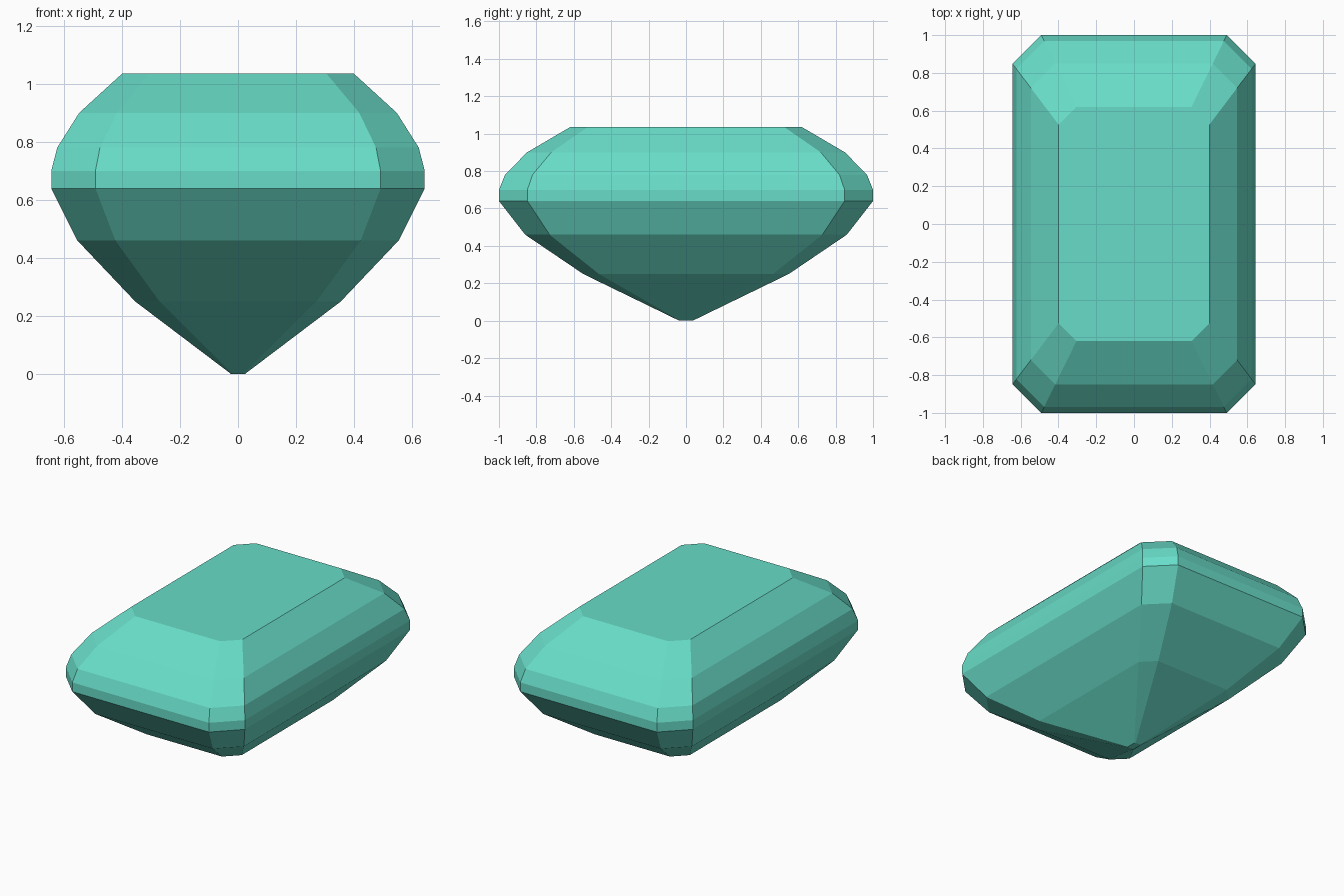
import bpy, bmesh

if "Cube" in bpy.data.objects:
    bpy.data.objects.remove(bpy.data.objects["Cube"])

# Overall girdle outline: rectangle with cut corners
HALF_X, HALF_Y, CUT = 0.643, 1.0, 0.152

# (height, scale of outline) from the tip to the flat table
LEVELS = [(0.0, 0.036), (0.25, 0.55), (0.46, 0.86), (0.64, 1.0),
          (0.70, 1.0), (0.78, 0.968), (0.90, 0.85), (1.035, 0.62)]


def outline(z, s):
    x, y, c = HALF_X * s, HALF_Y * s, CUT * s
    return [(x, -y + c, z), (x, y - c, z), (x - c, y, z), (-x + c, y, z),
            (-x, y - c, z), (-x, -y + c, z), (-x + c, -y, z), (x - c, -y, z)]


# Gem: stacked eight-sided rings bridged into flat facets
bm = bmesh.new()
rings = [[bm.verts.new(p) for p in outline(z, s)] for z, s in LEVELS]
for low, high in zip(rings, rings[1:]):
    for i in range(8):
        j = (i + 1) % 8
        bm.faces.new((low[i], low[j], high[j], high[i]))
bm.faces.new(rings[-1])
bm.faces.new(rings[0][::-1])
bmesh.ops.recalc_face_normals(bm, faces=bm.faces)

mesh = bpy.data.meshes.new("cut_gem")
bm.to_mesh(mesh)
bm.free()

# Single green colour
green = bpy.data.materials.new("sea green")
green.diffuse_color = (0.14, 0.72, 0.58, 1.0)
green.use_nodes = True
green.node_tree.nodes["Principled BSDF"].inputs["Base Color"].default_value = green.diffuse_color
mesh.materials.append(green)
bpy.context.collection.objects.link(bpy.data.objects.new("cut_gem", mesh))
